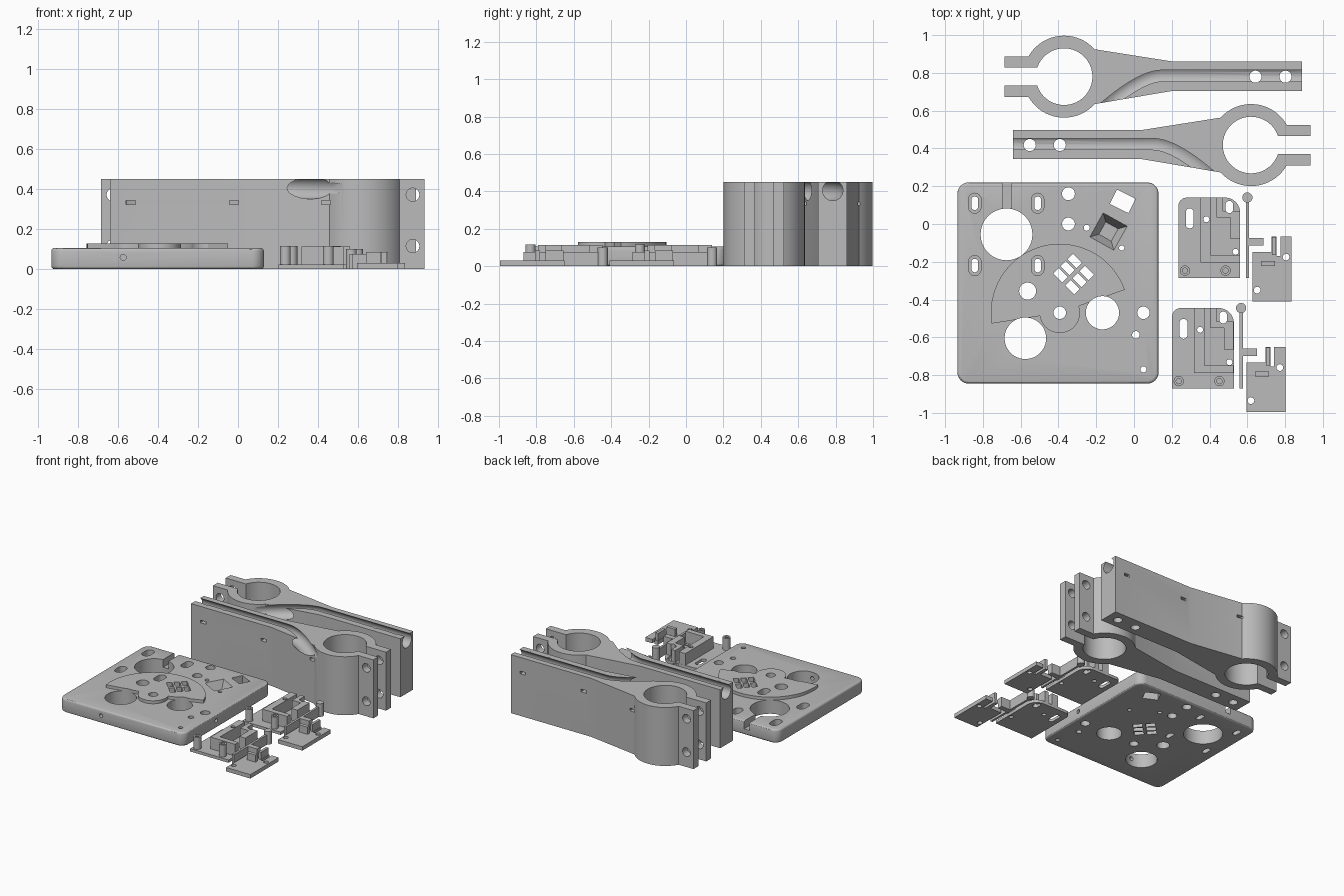
import bpy, bmesh, math
from mathutils import Matrix

if "Cube" in bpy.data.objects:
    bpy.data.objects.remove(bpy.data.objects["Cube"])

grey = bpy.data.materials.new("plain grey")
grey.diffuse_color = (0.5, 0.5, 0.5, 1)
grey.use_nodes = True
grey.node_tree.nodes["Principled BSDF"].inputs["Base Color"].default_value = grey.diffuse_color


def prism(name, pts, z0, z1, mat=None, top=None):
    """Extrude an outline from z0 to z1, optionally lofting to another outline."""
    bm = bmesh.new()
    lo = [bm.verts.new((x, y, z0)) for x, y in pts]
    hi = [bm.verts.new((x, y, z1)) for x, y in (top or pts)]
    n = len(lo)
    bm.faces.new(lo)
    bm.faces.new(hi)
    for i in range(n):
        bm.faces.new((lo[i], lo[(i + 1) % n], hi[(i + 1) % n], hi[i]))
    if mat:
        bm.transform(mat)
    bmesh.ops.recalc_face_normals(bm, faces=bm.faces)
    me = bpy.data.meshes.new(name)
    bm.to_mesh(me)
    bm.free()
    ob = bpy.data.objects.new(name, me)
    bpy.context.collection.objects.link(ob)
    me.materials.append(grey)
    return ob


def arc(cx, cy, r, a0, a1, n):
    return [(cx + r * math.cos(math.radians(a0 + (a1 - a0) * i / n)),
             cy + r * math.sin(math.radians(a0 + (a1 - a0) * i / n))) for i in range(n + 1)]


def circle(x, y, r, n=32):
    return arc(x, y, r, 0, 360, n)[:-1]


def rect(x0, x1, y0, y1):
    return [(x0, y0), (x1, y0), (x1, y1), (x0, y1)]


def turned(cx, cy, w, h, deg):
    c, s = math.cos(math.radians(deg)), math.sin(math.radians(deg))
    return [(cx + x * c - y * s, cy + x * s + y * c) for x, y in rect(-w / 2, w / 2, -h / 2, h / 2)]


def obround(x, y, w, h):
    d = h - w
    return arc(x, y + d, w, 0, 180, 12) + arc(x, y - d, w, 180, 360, 12)


def shift(pts, dx, dy):
    return [(x + dx, y + dy) for x, y in pts]


def apply(ob, mod):
    with bpy.context.temp_override(object=ob, active_object=ob, selected_objects=[ob]):
        bpy.ops.object.modifier_apply(modifier=mod.name)


def boolean(ob, other, op='DIFFERENCE'):
    m = ob.modifiers.new("cut", 'BOOLEAN')
    m.operation, m.solver, m.object = op, 'EXACT', other
    bpy.context.view_layer.update()
    apply(ob, m)
    bpy.data.objects.remove(other)


def cut(ob, pts, z0=-0.1, z1=0.6, mat=None, top=None):
    boolean(ob, prism("cutter", pts, z0, z1, mat, top))


ALONG_Y = Matrix.Rotation(math.pi / 2, 4, 'X')   # (x, y, z) -> (x, -z, y)
ALONG_X = Matrix.Rotation(math.pi / 2, 4, 'Y')   # (x, y, z) -> (z, y, -x)


# Split clamp with a long arm; s = -1 mirrors it left to right
def clamp_arm(name, ox, oy, s):
    a = math.degrees(math.asin(0.107 / 0.217))
    b = math.degrees(math.asin(0.048 / 0.15))
    outline = [(-0.315, -0.048), (-0.315, -0.107)]
    outline += arc(0, 0, 0.217, 180 + a, 318, 18)
    outline += [(0.575, -0.075), (1.26, -0.075), (1.26, 0.08), (0.575, 0.08)]
    outline += arc(0, 0, 0.217, 42, 180 - a, 18)
    outline += [(-0.315, 0.107), (-0.315, 0.048)]
    outline += arc(0, 0, 0.15, 180 - b, b - 180, 40)
    place = lambda pts: [(ox + s * x, oy + y) for x, y in pts]
    ob = prism(name, place(outline), 0, 0.45)
    # cable groove that bends out through the front face
    p0, p1, p2 = (0.52, 0.005), (0.40, 0.005), (0.18, -0.192)
    path = [(1.35, 0.005)]
    for i in range(13):
        t = i / 12
        path.append(tuple((1 - t) ** 2 * p0[k] + 2 * t * (1 - t) * p1[k] + t * t * p2[k] for k in (0, 1)))
    path.append((0.07, -0.29))
    cu = bpy.data.curves.new("groove", 'CURVE')
    cu.dimensions, cu.bevel_depth, cu.bevel_resolution, cu.use_fill_caps = '3D', 0.055, 6, True
    sp = cu.splines.new('POLY')
    sp.points.add(len(path) - 1)
    for p, (x, y) in zip(sp.points, place(path)):
        p.co = (x, y, 0.405, 1)
    tmp = bpy.data.objects.new("groove", cu)
    bpy.context.collection.objects.link(tmp)
    bpy.context.view_layer.update()
    me = bpy.data.meshes.new_from_object(tmp.evaluated_get(bpy.context.evaluated_depsgraph_get()))
    bpy.data.objects.remove(tmp)
    bm = bmesh.new()
    bm.from_mesh(me)
    bmesh.ops.remove_doubles(bm, verts=bm.verts, dist=1e-5)
    bmesh.ops.recalc_face_normals(bm, faces=bm.faces)
    bm.to_mesh(me)
    bm.free()
    me.materials.clear()
    me.materials.append(grey)
    tube = bpy.data.objects.new("cutter", me)
    bpy.context.collection.objects.link(tube)
    boolean(ob, tube)
    # screw holes down through the arm, bolt holes across the tabs, strap slots
    for x in (1.013, 1.172):
        cut(ob, circle(ox + s * x, oy, 0.032))
    for z in (0.115, 0.372):
        cut(ob, circle(ox - s * 0.255, z, 0.033), -oy - 0.3, -oy + 0.3, ALONG_Y)
    for x in (0.18, 0.64, 1.157):
        cx = ox + s * x
        cut(ob, rect(cx - 0.023, cx + 0.023, 0.324, 0.344), -oy - 0.3, -oy + 0.3, ALONG_Y)


clamp_arm("rear_clamp_arm", -0.37, 0.78, 1)
clamp_arm("front_clamp_arm", 0.62, 0.418, -1)

# Mounting plate with rounded corners and softened rims
corners = [(0.07, 0.16, 0), (-0.875, 0.16, 90), (-0.875, -0.785, 180), (0.07, -0.785, 270)]
plate = prism("mounting_plate", [p for x, y, a in corners for p in arc(x, y, 0.06, a, a + 90, 8)], 0, 0.105)
bev = plate.modifiers.new("rim", 'BEVEL')
bev.width, bev.segments, bev.limit_method, bev.angle_limit = 0.015, 3, 'ANGLE', 1.0
apply(plate, bev)
# raised fan with a round hub
fan = arc(-0.393, -0.47, 0.365, 19.5, 189, 40) + arc(-0.393, -0.47, 0.107, 189, 379.5, 30)
boolean(plate, prism("fan", fan, 0.06, 0.128), 'UNION')
# round holes
for x, y, r in [(-.675, -.055, .137), (-.575, -.605, .11), (-.167, -.47, .088), (-.563, -.355, .045),
                (-.393, -.47, .033), (-.347, .16, .034), (-.347, 0, .034), (-.25, -.02, .016),
                (-.065, -.127, .014), (.05, -.47, .033), (.01, -.587, .02), (.05, -.77, .016)]:
    cut(plate, circle(x, y, r, 48 if r > 0.08 else 24))
# stepped mounting slots
for x in (-0.843, -0.51):
    for y in (0.11, -0.22):
        cut(plate, obround(x, y, 0.018, 0.036))
        cut(plate, obround(x, y, 0.033, 0.053), 0.05, 0.3)
# channel to the rear edge, window, tapered pit, grid of openings, side holes
cut(plate, rect(-0.695, -0.648, 0.02, 0.3), 0.045, 0.3)
cut(plate, turned(-0.06, 0.12, 0.11, 0.085, -26))
cut(plate, turned(-0.135, -0.04, 0.075, 0.075, -29), 0.025, 0.106,
    top=turned(-0.135, -0.04, 0.146, 0.146, -29))
d = math.sqrt(0.5)
for i in (-1, 1):
    for j in (-1, 0, 1):
        u, v = i * 0.045, j * 0.053
        cut(plate, turned(-0.32 + (u + v) * d, -0.265 + (v - u) * d, 0.068, 0.04, -45))
cut(plate, circle(-0.575, 0.058, 0.015, 16), 0.6, 0.95, ALONG_Y)
cut(plate, circle(-0.058, -0.45, 0.015, 16), -0.15, 0.3, ALONG_X)


# Small switch housing set: base, stem and cover
def small_set(tag, dx, dy):
    S = lambda pts: shift(pts, dx, dy)
    outline = [(0.235, -0.285), (0.562, -0.285)] + arc(0.482, 0.06, 0.08, 0, 90, 8) + arc(0.28, 0.095, 0.045, 90, 180, 6)
    base = prism(tag + "_housing", S(outline), 0, 0.022)
    # walled block with pocket and side openings
    wall = [(0.351, -0.205), (0.561, -0.205)] + arc(0.481, 0.059, 0.08, 0, 90, 8) + [(0.351, 0.139)]
    block = prism("block", S(wall), 0.01, 0.112)
    cut(block, S(rect(0.405, 0.51, -0.165, 0.035)), 0.022, 0.3)
    cut(block, S(rect(0.405, 0.437, 0, 0.2)), 0.022, 0.3)
    cut(block, S(rect(0.47, 0.6, 0.07, 0.2)), 0.022, 0.3)
    cut(block, S(rect(0.5, 0.6, -0.165, -0.08)), 0.022, 0.3)
    boolean(base, block, 'UNION')
    for x in (0.27, 0.485):
        boolean(base, prism("post", S(circle(x, -0.247, 0.027, 24)), 0.01, 0.115), 'UNION')
        cut(base, S(circle(x, -0.247, 0.014, 16)), 0.04, 0.3)
    cut(base, S(obround(0.295, 0.03, 0.021, 0.053)))
    cut(base, S(obround(0.505, 0.09, 0.02, 0.032)))
    for x, y in ((0.383, 0.025), (0.538, -0.147)):
        cut(base, S(circle(x, y, 0.016, 16)))
    # lever with a round head and a side arm
    lever = prism(tag + "_lever", S([(0.592, -0.285), (0.609, -0.285), (0.609, -0.115), (0.685, -0.115),
                                    (0.685, -0.075), (0.609, -0.075), (0.609, 0.14), (0.592, 0.14)]), 0, 0.075)
    boolean(lever, prism("head", S(circle(0.6, 0.14, 0.027, 24)), 0, 0.1), 'UNION')
    # cover plate with upright tabs
    cover = prism(tag + "_cover", S([(0.628, -0.41), (0.835, -0.41), (0.835, -0.065), (0.775, -0.065),
                                    (0.775, -0.17), (0.755, -0.17), (0.755, -0.065), (0.728, -0.065),
                                    (0.728, -0.148), (0.628, -0.148)]), 0, 0.03)
    boolean(cover, prism("tab", S(rect(0.673, 0.747, -0.222, -0.195)), 0.01, 0.085), 'UNION')
    boolean(cover, prism("rib", S(rect(0.731, 0.752, -0.165, -0.07)), 0.01, 0.085), 'UNION')
    for x, y in ((0.805, -0.175), (0.652, -0.35)):
        cut(cover, S(circle(x, y, 0.018, 16)))


small_set("rear", 0, 0)
small_set("front", -0.033, -0.585)

# Smooth curved walls, keep edges sharp
for ob in bpy.context.scene.objects:
    ob.select_set(True)
    bpy.context.view_layer.objects.active = ob
bpy.ops.object.shade_smooth_by_angle(angle=math.radians(30))
